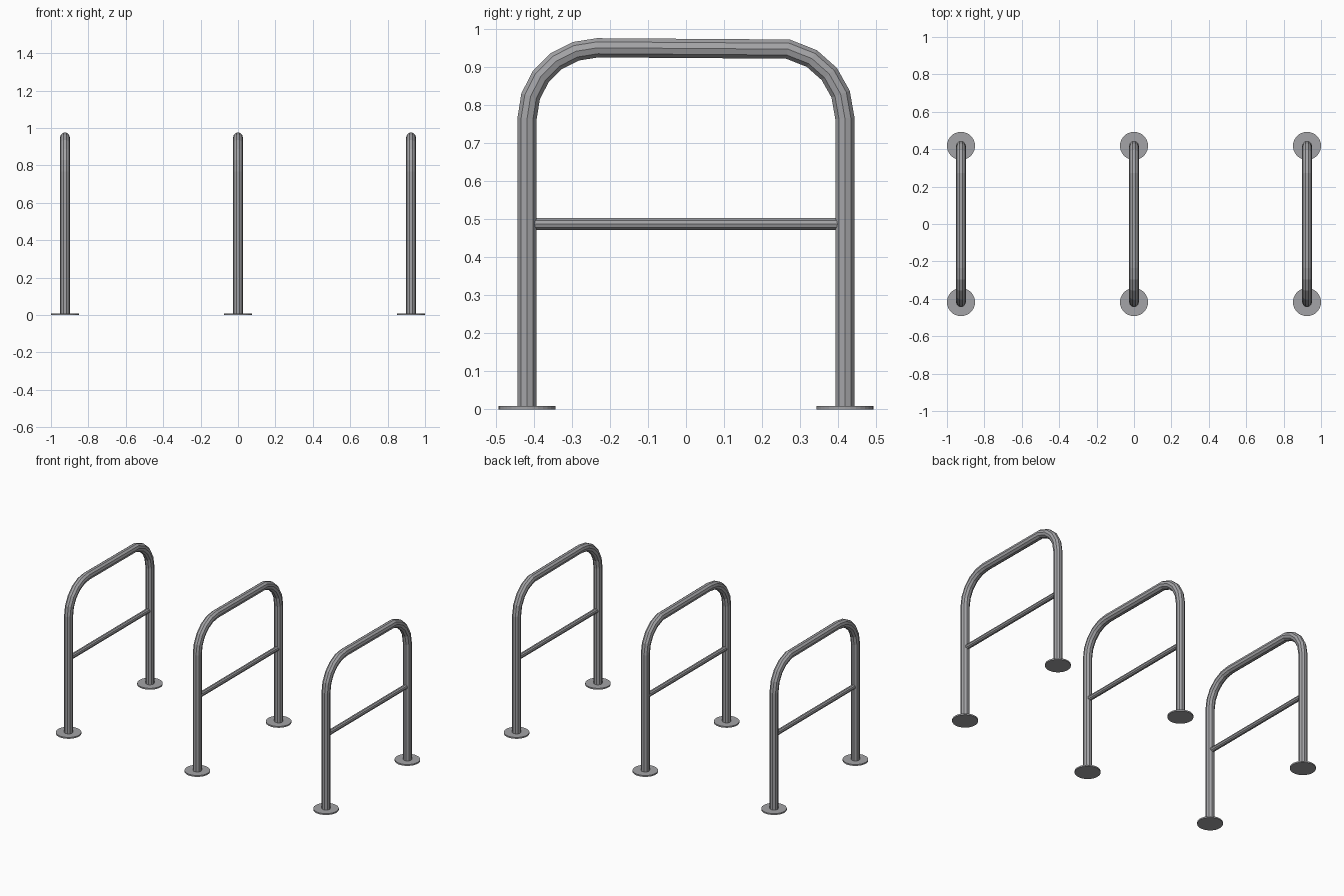
import bpy
import bmesh
from math import sin, cos, pi, radians
from mathutils import Vector

cube = bpy.data.objects.get("Cube")
if cube:
    bpy.data.objects.remove(cube, do_unlink=True)

STAND_X = {"right": -0.925, "middle": 0.0, "left": 0.925}
LEG_Y = 0.4175
BEND_Z = 0.765
BEND_R = 0.185
TUBE_R = 0.0265
BAR_R = 0.016

# Grey steel
steel = bpy.data.materials.new("grey_steel")
steel.use_nodes = True
steel.diffuse_color = (0.37, 0.37, 0.385, 1)
steel.node_tree.nodes["Principled BSDF"].inputs["Base Color"].default_value = steel.diffuse_color


def tube_mesh(name, path, radius, sides=10):
    """Sweep a faceted tube along a path in the YZ plane, with mitred joints."""
    bm = bmesh.new()
    points = [Vector((0, y, z)) for y, z in path]
    across = Vector((1, 0, 0))
    rings = []
    for i, p in enumerate(points):
        before = (p - points[i - 1]).normalized() if i else None
        after = (points[i + 1] - p).normalized() if i + 1 < len(points) else None
        before, after = before or after, after or before
        tangent = (before + after).normalized()
        normal = tangent.cross(across) / tangent.dot(before)
        angles = [2 * pi * k / sides for k in range(sides)]
        rings.append([bm.verts.new(p + radius * (cos(a) * across + sin(a) * normal))
                      for a in angles])
    for low, high in zip(rings, rings[1:]):
        for k in range(sides):
            n = (k + 1) % sides
            bm.faces.new((low[k], low[n], high[n], high[k]))
    bm.faces.new(rings[0])
    bm.faces.new(rings[-1])
    return finish(bm, name)


def finish(bm, name):
    bmesh.ops.recalc_face_normals(bm, faces=bm.faces)
    mesh = bpy.data.meshes.new(name)
    bm.to_mesh(mesh)
    bm.free()
    mesh.materials.append(steel)
    return mesh


def place(mesh, name, location):
    obj = bpy.data.objects.new(name, mesh)
    obj.location = location
    bpy.context.collection.objects.link(obj)


def bend(side, angles):
    """Points of a corner bend, from the leg up to the top rail."""
    return [(side * (LEG_Y - BEND_R + BEND_R * cos(radians(a))),
             BEND_Z + BEND_R * sin(radians(a))) for a in angles]


# Bent hoop: front leg, top rail falling slightly to the back, back leg
front_bend = bend(-1, range(0, 91, 18))
back_bend = bend(1, (0, 20, 39, 58, 79))
path = [(-LEG_Y, 0.005)] + front_bend + back_bend[::-1] + [(LEG_Y, 0.005)]
hoop = tube_mesh("hoop", path, TUBE_R)

# Thin crossbar between the legs
crossbar = tube_mesh("crossbar", [(-0.405, 0.487), (0.405, 0.487)], BAR_R)

# Round floor plate
bm = bmesh.new()
bmesh.ops.create_cone(bm, cap_ends=True, segments=32, radius1=0.075, radius2=0.075, depth=0.009)
foot_plate = finish(bm, "foot_plate")

# Three stands in a row
for label, x in STAND_X.items():
    place(hoop, label + "_hoop", (x, 0, 0))
    place(crossbar, label + "_crossbar", (x, 0, 0))
    for end, side in (("front", -1), ("back", 1)):
        place(foot_plate, f"{label}_{end}_foot_plate", (x, side * LEG_Y, 0.0045))
